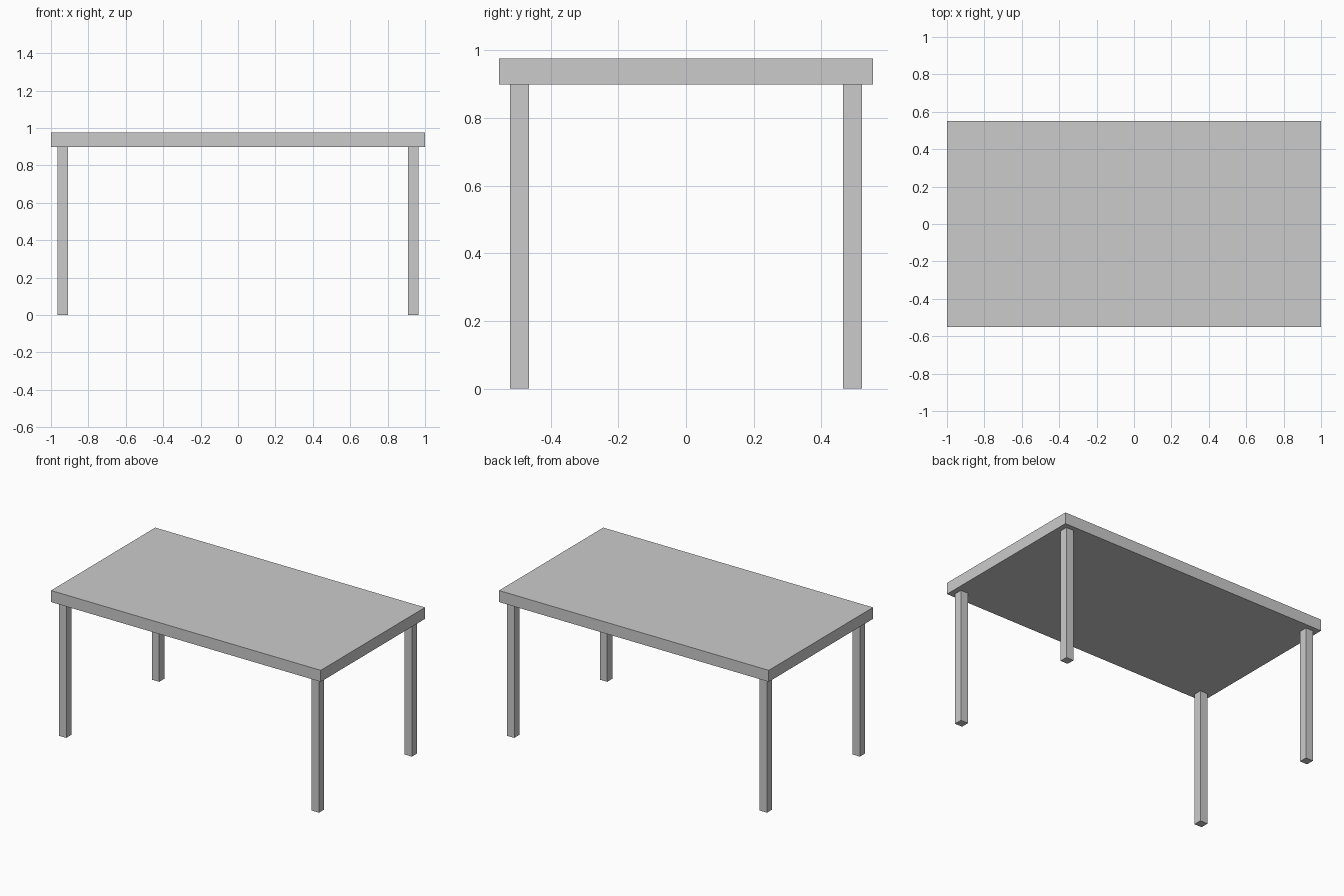
import bpy

if "Cube" in bpy.data.objects:
    bpy.data.objects.remove(bpy.data.objects["Cube"])

TOP_Z, UNDER_Z = 0.976, 0.899
HALF_X, HALF_Y = 1.0, 0.552
LEG = 0.055
LEG_X, LEG_Y = 0.937, 0.492


def box(name, center, size):
    bpy.ops.mesh.primitive_cube_add(size=1, location=center)
    obj = bpy.context.object
    obj.name = name
    obj.scale = size
    bpy.ops.object.transform_apply(location=False, rotation=False, scale=True)
    return obj


# Table top slab
box("table_top", (0, 0, (TOP_Z + UNDER_Z) / 2),
    (2 * HALF_X, 2 * HALF_Y, TOP_Z - UNDER_Z))

# Four square legs
for side, sx in (("left", -1), ("right", 1)):
    for end, sy in (("front", -1), ("back", 1)):
        box(f"{end}_{side}_leg", (sx * LEG_X, sy * LEG_Y, UNDER_Z / 2),
            (LEG, LEG, UNDER_Z))
